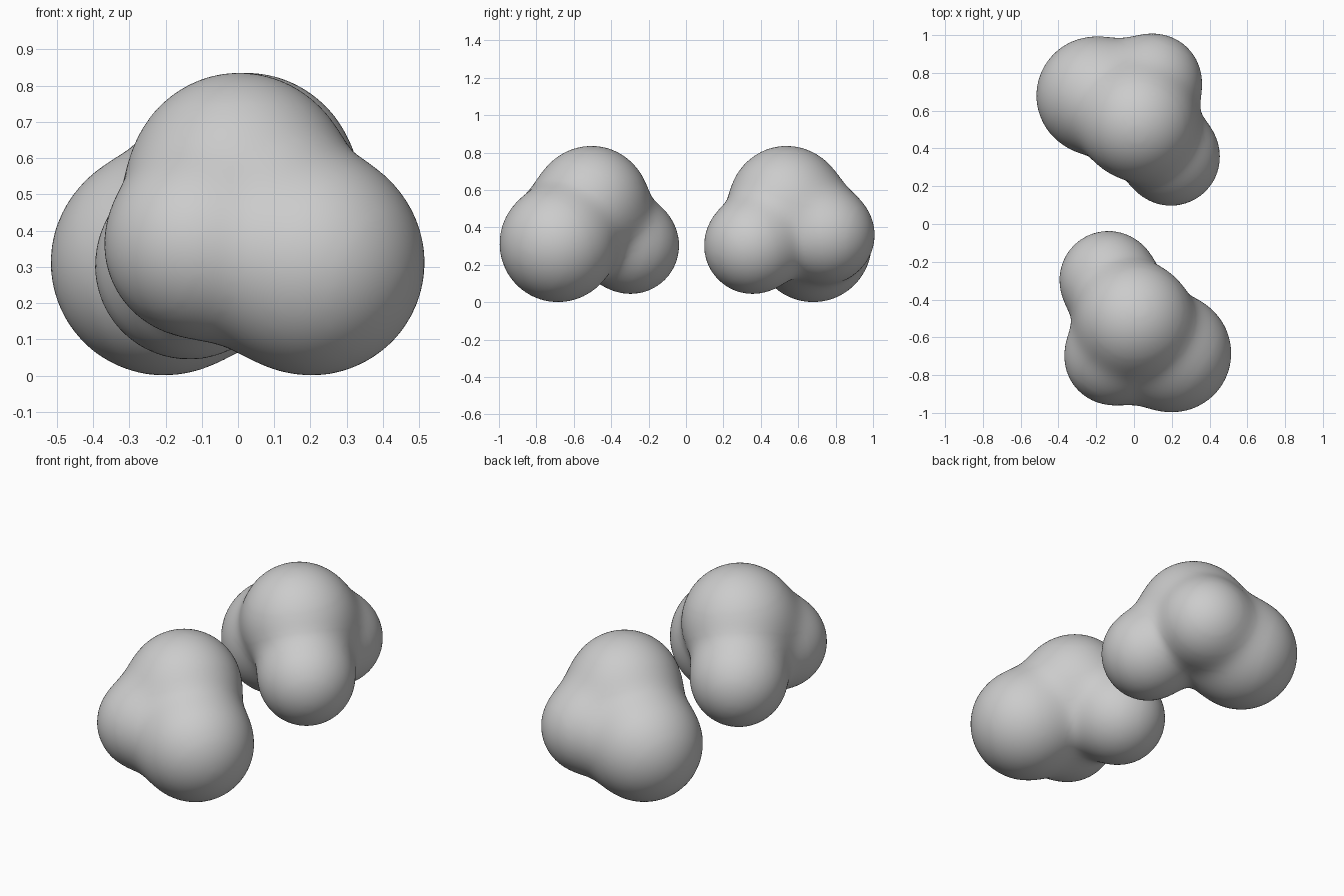
import bpy, bmesh, math
from mathutils import Vector

if "Cube" in bpy.data.objects:
    bpy.data.objects.remove(bpy.data.objects["Cube"])

# Lobes of one clump, relative to its largest lobe (x, y, z, radius)
LOBES = [
    (0.00, 0.00, 0.312, 0.31),    # large base lobe
    (-0.20, 0.18, 0.53, 0.305),   # top lobe
    (-0.34, 0.39, 0.303, 0.257),  # small inner lobe
    (-0.32, -0.02, 0.36, 0.25),   # small outer lobe
]
LOBES = [(Vector(l[:3]), l[3]) for l in LOBES]
CENTRE = Vector((-0.21, 0.15, 0.38))
BLEND = 0.045


def field(p):
    """Distance to the softly blended union of the lobes."""
    s = sum(math.exp(-((p - c).length - r) / BLEND) for c, r in LOBES)
    return -BLEND * math.log(s)


# Shrink a fine sphere on to the blended surface
mesh = bpy.data.meshes.new("clump")
bm = bmesh.new()
bmesh.ops.create_icosphere(bm, subdivisions=6, radius=1.0)
for v in bm.verts:
    d = v.co.normalized()
    t = 0.8
    for _ in range(40):
        f = field(CENTRE + d * t)
        if f < 0.0005:
            break
        t -= f
    v.co = CENTRE + d * t
for f in bm.faces:
    f.smooth = True
bm.to_mesh(mesh)
bm.free()

# Two clumps facing one another, the second turned half round and a little more
for name, loc, turn in (("front_clump", (0.204, -0.685, 0), 0),
                        ("back_clump", (-0.206, 0.68, 0), 190)):
    ob = bpy.data.objects.new(name, mesh)
    ob.location = loc
    ob.rotation_euler.z = math.radians(turn)
    bpy.context.collection.objects.link(ob)
